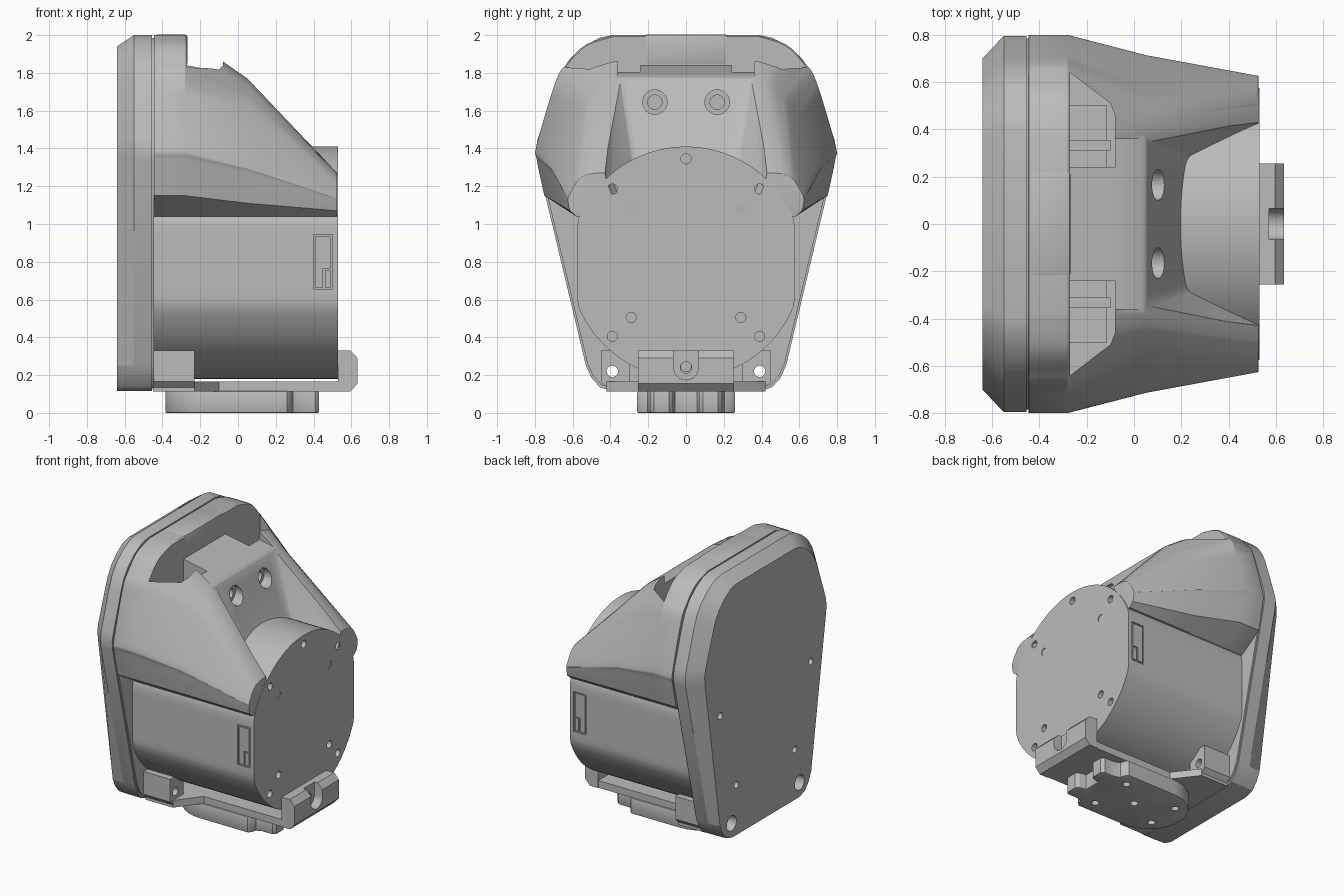
import bpy, bmesh, math
from mathutils import Vector

if "Cube" in bpy.data.objects:
    bpy.data.objects.remove(bpy.data.objects["Cube"])

grey = bpy.data.materials.new("plain grey")
grey.use_nodes = True
grey.diffuse_color = (0.5, 0.5, 0.5, 1)
grey.node_tree.nodes["Principled BSDF"].inputs["Base Color"].default_value = (0.5, 0.5, 0.5, 1)


def finish(name, bm):
    bmesh.ops.recalc_face_normals(bm, faces=bm.faces)
    mesh = bpy.data.meshes.new(name)
    bm.to_mesh(mesh)
    bm.free()
    ob = bpy.data.objects.new(name, mesh)
    bpy.context.collection.objects.link(ob)
    mesh.materials.append(grey)
    return ob


def loft(name, rings):
    bm = bmesh.new()
    loops = [[bm.verts.new(p) for p in ring] for ring in rings]
    n = len(loops[0])
    for a, b in zip(loops, loops[1:]):
        for i in range(n):
            j = (i + 1) % n
            bm.faces.new((a[i], a[j], b[j], b[i]))
    bm.faces.new(loops[0])
    bm.faces.new(loops[-1])
    return finish(name, bm)


def prism(name, pts, axis, lo, hi):
    place = {"x": lambda t, u, v: (t, u, v), "y": lambda t, u, v: (u, t, v),
             "z": lambda t, u, v: (u, v, t)}[axis]
    return loft(name, [[place(t, u, v) for u, v in pts] for t in (lo, hi)])


def box(name, x0, x1, y0, y1, z0, z1):
    return prism(name, [(x0, y0), (x1, y0), (x1, y1), (x0, y1)], "z", z0, z1)


def circle(u, v, r, n=24):
    return [(u + r * math.cos(math.tau * i / n), v + r * math.sin(math.tau * i / n)) for i in range(n)]


def hull(name, pts):
    bm = bmesh.new()
    for p in pts:
        bm.verts.new(p)
    bmesh.ops.convex_hull(bm, input=bm.verts)
    bmesh.ops.dissolve_limit(bm, angle_limit=0.02, verts=bm.verts, edges=bm.edges)
    return finish(name, bm)


def apply(ob, mod):
    bpy.context.view_layer.objects.active = ob
    bpy.ops.object.modifier_apply(modifier=mod.name)


def bevel(ob, width, segments=3, angle=45):
    m = ob.modifiers.new("bevel", "BEVEL")
    m.width, m.segments, m.limit_method = width, segments, "ANGLE"
    m.angle_limit = math.radians(angle)
    apply(ob, m)
    return ob


def cut(ob, *cutters):
    for c in cutters:
        m = ob.modifiers.new("cut", "BOOLEAN")
        m.operation, m.solver, m.object = "DIFFERENCE", "EXACT", c
        apply(ob, m)
        bpy.data.objects.remove(c)


def mirrored(half):
    return half + [(-y, z) for y, z in reversed(half) if y > 0]


def smooth_path(pts, steps=4):
    # Catmull-Rom curve through the points
    out, v = [], [Vector(p) for p in pts]
    for i in range(len(v) - 1):
        a, b, c, d = v[max(i - 1, 0)], v[i], v[i + 1], v[min(i + 2, len(v) - 1)]
        for k in range(steps):
            t = k / steps
            out.append(tuple(0.5 * (2 * b + (c - a) * t + (2 * a - 5 * b + 4 * c - d) * t * t
                                    + (3 * b - a - 3 * c + d) * t ** 3)))
    return out + [tuple(v[-1])]


# Back plate with a chamfer that fades towards the bottom
outline = mirrored([(.39, 2), (.46, 1.985), (.54, 1.94), (.61, 1.88), (.66, 1.81), (.69, 1.74),
                    (.785, 1.45), (.795, 1.4), (.79, 1.34), (.53, .25), (.5, .185), (.455, .135), (.39, .115)])
inset = [(y * (1 - .12 * min(1, max(.1, (z - .2) / 1.1))), z - .06 * (z > 1.7)) for y, z in outline]
plate = loft("back_plate", [[(-.64, y, z) for y, z in inset], [(-.55, y, z) for y, z in outline],
                            [(-.455, y, z) for y, z in outline]])
seam = prism("seam_core", [(y * .985, 1 + (z - 1) * .985) for y, z in outline], "x", -.46, -.445)
for s in (-1, 1):
    cut(plate, prism("c", circle(s * .39, .22, .055), "x", -.7, -.4))
    cut(seam, prism("c", circle(s * .39, .22, .05), "x", -.7, -.4))
    for y, z in ((.335, .48), (.52, 1.05)):
        cut(plate, prism("c", circle(s * y, z, .025, 16), "x", -.7, -.58))

# Motor drum with flattened sides
drum_outline = [(max(-.575, min(.575, y)), z) for y, z in circle(0, .795, .615, 96)]
drum = prism("motor_drum", drum_outline, "x", -.45, .53)
bolts = [(0, 1.345), (0, .245)]
for s in (-1, 1):
    bolts += [(s * .39, 1.185), (s * .29, 1.085), (s * .29, .505), (s * .39, .405)]
    y0, y1 = sorted((s * .567, s * .6))
    for x0, x1, z0, z1 in ((.4, .5, .935, .945), (.4, .5, .655, .665), (.4, .41, .655, .945),
                           (.49, .5, .655, .945), (.45, .46, .655, .76), (.45, .5, .755, .765)):
        cut(drum, box("c", x0, x1, y0, y1, z0, z1))
for y, z in bolts:
    cut(drum, prism("c", circle(y, z, .027, 16), "x", .47, .6))

# Tapered shroud lofted around the upper half of the drum
rear = [(.38, 2), (.53, 1.95), (.63, 1.85), (.69, 1.755), (.79, 1.42), (.79, 1.34), (.75, 1.15)]
middle = [(.38, 1.77), (.44, 1.75), (.50, 1.69), (.55, 1.62), (.70, 1.33), (.705, 1.27), (.68, 1.11)]
tip = [(.46, 1.27), (.51, 1.265), (.55, 1.25), (.58, 1.22), (.62, 1.15), (.625, 1.12), (.615, 1.07)]
rings = []
for x, half in ((-.445, rear), (-.28, rear), (.05, middle), (.525, tip)):
    ring = mirrored(smooth_path(half) + [(.58, 1.04)])
    rings.append([(x, y, z) for y, z in ring])
shroud = bevel(loft("shroud", rings), .02, 3, 50)

# Trough between the horns, centre channel and the two pockets
trough, channel = [], []
for s in (-1, 1):
    trough += [(-.04, s * .38, 2), (.25, s * .27, 1.36), (.28, s * .26, 1.2), (.62, s * .43, 1.1),
               (.62, s * .56, 2)]
    channel += [(-.27, s * .36, 1.84), (-.27, s * .36, 2.1), (.07, s * .36, 1.775), (.3, s * .36, 2.1)]
cut(shroud, bevel(hull("c", trough), .035, 3, 30), hull("c", channel))
for s in (-1, 1):
    pocket = [(-.27, .24), (-.08, .24), (-.08, .46), (-.1, .51), (-.14, .54), (-.27, .64)]
    cut(shroud, prism("c", [(x, s * y) for x, y in pocket], "z", 1.58, 2.2))
    cut(shroud, prism("c", circle(s * .165, 1.645, .065, 32), "x", .05, .5))
    cut(shroud, prism("c", circle(s * .165, 1.645, .038, 24), "x", -.05, .5))
    y0, y1 = sorted((s * .24, s * .5))
    box("pocket_block", -.275, -.115, y0, y1, 1.56, 1.66)
    y0, y1 = sorted((s * .31, s * .355))
    box("pocket_bar", -.275, -.1, y0, y1, 1.64, 1.7)
bevel(box("top_block", -.442, -.268, -.22, .22, 1.84, 2.003), .012, 2)

# Mounting bracket: floor, front block and rear posts
half_floor = [(.54, .25), (-.1, .25), (-.23, .42), (-.45, .42)]
prism("bracket_floor", half_floor + [(x, -y) for x, y in reversed(half_floor)], "z", .113, .165)
block = prism("bracket_front_block", [(.53, .113), (.595, .113), (.633, .155), (.633, .29),
                                      (.595, .33), (.53, .33)], "y", -.255, .255)
cut(block, box("c", .57, .7, -.065, .065, .24, .4),
    prism("c", circle(0, .24, .065, 32), "x", .57, .7),
    prism("c", circle(0, .24, .03), "x", .5, .7))
for s in (-1, 1):
    post = prism("bracket_rear_post", [(s * .3, .113), (s * .4, .113), (s * .45, .165), (s * .45, .33),
                                       (s * .33, .33), (s * .3, .28)], "x", -.45, -.23)
    cut(post, prism("c", circle(s * .39, .22, .03), "x", -.6, 0))

# Rounded foot with lobes at the front
foot_half = [(-.13 - .26 * math.cos(a * math.pi / 16), .26 * math.sin(a * math.pi / 16)) for a in range(1, 9)]
foot_half += [(.26, .26), (.28, .24), (.29, .205), (.33, .19), (.41, .19), (.43, .17),
              (.43, .09), (.41, .07), (.36, .06)]
foot = bevel(prism("foot", foot_half + [(x, -y) for x, y in reversed(foot_half)], "z", 0, .115), .008, 2, 60)
for x, y in ((0, 0), (-.25, .12), (-.25, -.12), (.2, .16), (.2, -.16)):
    cut(foot, prism("c", circle(x, y, .026, 16), "z", -.1, .06))

for ob in bpy.context.collection.objects:
    if ob.type == "MESH" and ob.data.materials and ob.data.materials[0] == grey:
        bpy.ops.object.select_all(action="DESELECT")
        ob.select_set(True)
        bpy.context.view_layer.objects.active = ob
        bpy.ops.object.shade_smooth_by_angle(angle=math.radians(28))
